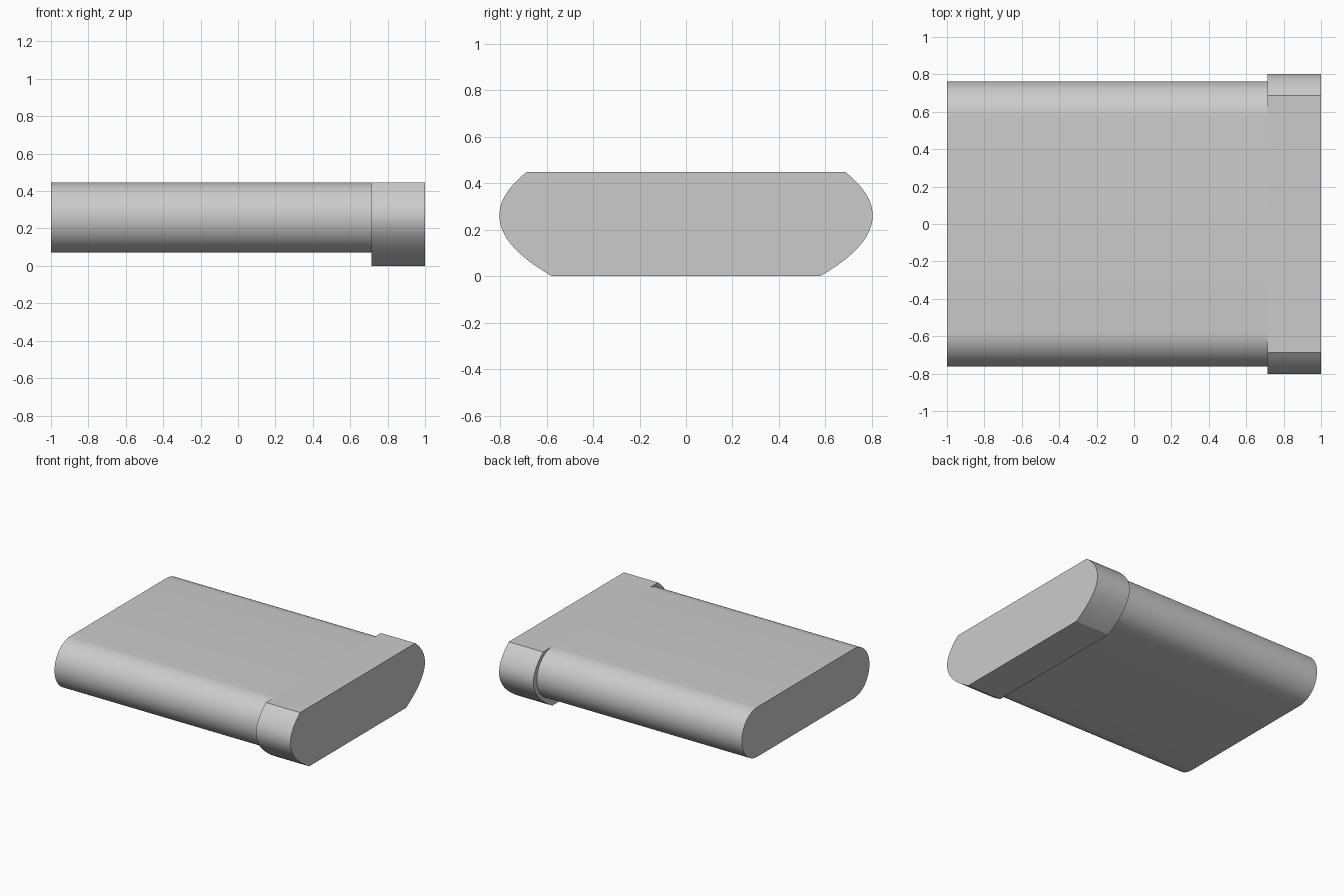
import bpy
import math

cube = bpy.data.objects.get("Cube")
if cube:
    bpy.data.objects.remove(cube, do_unlink=True)

grey = bpy.data.materials.new("light_grey")
grey.use_nodes = True
GREY = (0.6, 0.6, 0.6, 1.0)
grey.diffuse_color = GREY
grey.node_tree.nodes["Principled BSDF"].inputs["Base Color"].default_value = GREY


def extrude_profile(name, half, x0, x1):
    """Mirror a half profile of (y, z) points, then extrude it along x."""
    profile = half + [(-y, z) for y, z in reversed(half)]
    n = len(profile)
    verts = [(x, y, z) for x in (x0, x1) for y, z in profile]
    faces = [(i, (i + 1) % n, n + (i + 1) % n, n + i) for i in range(n)]
    faces = [tuple(reversed(f)) for f in faces]
    faces += [tuple(reversed(range(n))), tuple(range(n, 2 * n))]
    mesh = bpy.data.meshes.new(name)
    mesh.from_pydata(verts, [], faces)
    # consistent outward normals
    import bmesh
    bm = bmesh.new()
    bm.from_mesh(mesh)
    bmesh.ops.recalc_face_normals(bm, faces=bm.faces)
    bm.to_mesh(mesh)
    bm.free()
    mesh.materials.append(grey)
    obj = bpy.data.objects.new(name, mesh)
    bpy.context.collection.objects.link(obj)
    bpy.ops.object.select_all(action="DESELECT")
    obj.select_set(True)
    bpy.context.view_layer.objects.active = obj
    bpy.ops.object.shade_smooth_by_angle(angle=math.radians(25))
    return obj


STEPS = 32
TOP = 0.447
MID = 0.26

# Main slab with round long edges
radius = (TOP - 0.072) / 2
angles = [math.pi * (i / STEPS - 0.5) for i in range(STEPS + 1)]
slab = [(0.762 - radius + radius * math.cos(a), TOP - radius + radius * math.sin(a))
        for a in angles]
extrude_profile("slab_body", slab, -1, 0.713)

# Deeper end cap with parabolic sides
heights = [TOP * i / STEPS for i in range(STEPS + 1)]
cap = [(0.803 - 3.33 * (z - MID) ** 2, z) for z in heights]
extrude_profile("end_cap", cap, 0.713, 1)
